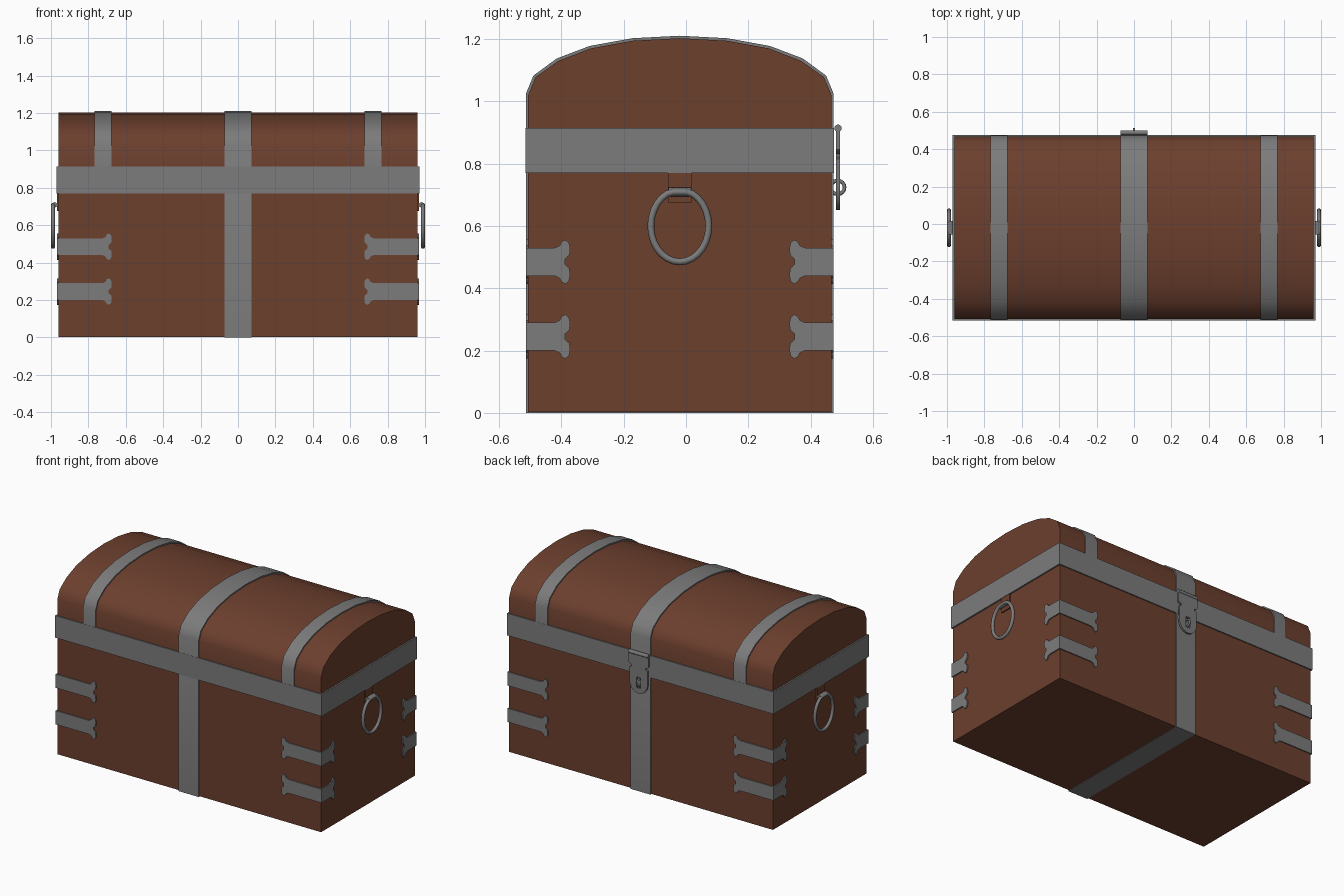
import bpy, bmesh, math

if "Cube" in bpy.data.objects:
    bpy.data.objects.remove(bpy.data.objects["Cube"])

CY = -0.02            # middle of the chest in y
BX, BY = 0.96, 0.487  # half sizes of the wooden body


def material(name, rgb):
    m = bpy.data.materials.new(name)
    m.diffuse_color = (*rgb, 1)
    m.use_nodes = True
    m.node_tree.nodes["Principled BSDF"].inputs["Base Color"].default_value = m.diffuse_color
    return m


wood = material("wood", (0.15, 0.05, 0.027))
iron = material("iron", (0.2, 0.2, 0.2))


def finish(name, bm, mat):
    bmesh.ops.recalc_face_normals(bm, faces=bm.faces[:])
    me = bpy.data.meshes.new(name)
    bm.to_mesh(me)
    bm.free()
    me.materials.append(mat)
    me.shade_smooth()
    me.set_sharp_from_angle(angle=math.radians(36))
    ob = bpy.data.objects.new(name, me)
    bpy.context.collection.objects.link(ob)
    return ob


def on_yz(u, v, d): return (d, u, v)
def on_xz(u, v, d): return (u, d, v)
def on_xy(u, v, d): return (u, v, d)


def prism(name, outline, place, a, b, mat):
    """Solid outline extruded from depth a to depth b."""
    bm = bmesh.new()
    A = [bm.verts.new(place(u, v, a)) for u, v in outline]
    B = [bm.verts.new(place(u, v, b)) for u, v in outline]
    bm.faces.new(A)
    bm.faces.new(B)
    n = len(A)
    for i in range(n):
        j = (i + 1) % n
        bm.faces.new((A[i], A[j], B[j], B[i]))
    return finish(name, bm, mat)


def hoop(name, outer, inner, place, a, b, closed=True):
    """Metal band with a rectangular section between two matching paths."""
    bm = bmesh.new()
    rows = [[bm.verts.new(place(*p, d)) for p, d in ((o, a), (o, b), (i, b), (i, a))]
            for o, i in zip(outer, inner)]
    n = len(rows)
    for k in range(n if closed else n - 1):
        r, s = rows[k], rows[(k + 1) % n]
        for c in range(4):
            d = (c + 1) % 4
            bm.faces.new((r[c], r[d], s[d], s[c]))
    if not closed:
        bm.faces.new(rows[0])
        bm.faces.new(rows[-1])
    return finish(name, bm, iron)


def rect(u0, u1, v0, v1):
    return [(u0, v0), (u1, v0), (u1, v1), (u0, v1)]


def arch(half, base):
    """Lid profile, mirrored about the middle, standing on z = base."""
    pts = [(half[0][0], base)] + half
    return [(CY - u, v) for u, v in pts] + [(CY + u, v) for u, v in reversed(pts[:-1])]


def tube(name, pts, radius, mat):
    cu = bpy.data.curves.new(name, 'CURVE')
    cu.dimensions = '3D'
    cu.bevel_depth, cu.bevel_resolution = radius, 2
    sp = cu.splines.new('POLY')
    sp.points.add(len(pts) - 1)
    for p, co in zip(sp.points, pts):
        p.co = (*co, 1)
    sp.use_cyclic_u = True
    sp.use_smooth = True
    cu.materials.append(mat)
    bpy.context.collection.objects.link(bpy.data.objects.new(name, cu))


def circle(cu, cv, r, n=12):
    return [(cu + r * math.cos(2 * math.pi * i / n), cv + r * math.sin(2 * math.pi * i / n))
            for i in range(n)]


# Wooden body and arched lid
IN = [(BY, 1.02), (.463, 1.078), (.39, 1.13), (.287, 1.17), (.15, 1.195), (0, 1.203)]
OUT = [(.494, 1.025), (.47, 1.083), (.395, 1.138), (.29, 1.178), (.152, 1.203), (0, 1.211)]
prism("body", rect(CY - BY, CY + BY, .003, .84), on_yz, -BX, BX, wood)
prism("lid", arch(IN, .84), on_yz, -BX, BX, wood)

# Bands: rim around the chest, hoop around the middle, two lid straps
hoop("rim_band", rect(-.97, .97, CY - .495, CY + .495),
     rect(-.955, .955, CY - .48, CY + .48), on_xy, .77, .915)
hoop("middle_band", arch(OUT, 0), arch(IN, .004), on_yz, -.072, .072)
for s in (-1, 1):
    hoop("lid_strap", arch(OUT, .85), arch(IN, .85), on_yz, s * .677, s * .768, closed=False)


# Corner straps with flared, notched ends
def strap_outline(length):
    half = [(0, .045), (length - .05, .045), (length - .034, .052), (length - .026, .066),
            (length - .015, .071), (length - .004, .062), (length, .045),
            (length - .002, .022), (length - .017, .008)]
    return half + [(u, -v) for u, v in reversed(half)]


for z in (.245, .485):
    for sx in (-1, 1):
        for sy in (-1, 1):
            face_y = [(sx * (.967 - u), z + v) for u, v in strap_outline(.292)]
            prism("corner_strap_long", face_y, on_xz,
                  CY + sy * .482, CY + sy * .494, iron)
            face_x = [(CY + sy * (.494 - u), z + v) for u, v in strap_outline(.142)]
            prism("corner_strap_short", face_x, on_yz, sx * .955, sx * .9672, iron)

# Ring handles on both ends, each with a hanger plate and clasp
for s in (-1, 1):
    prism("handle_plate", rect(CY - .038, CY + .038, .675, .772), on_yz, s * .955, s * .968, wood)
    ring = [(s * .989, CY + .093 * math.sin(t), min(.6 + .115 * math.cos(t), .709))
            for t in (2 * math.pi * i / 28 for i in range(28))]
    tube("handle_ring", ring, .011, iron)
    prism("handle_clasp", circle(s * .98, .709, .014), on_xz, CY - .036, CY + .036, iron)

# Hasp on the back: hinge barrel, slotted plate, staple
side = [(.072, .914), (.072, .845), (.064, .836), (.05, .832), (.05, .822), (.064, .816),
        (.066, .73)]
side += [(.066 * math.cos(a), .73 - .078 * math.sin(a))
         for a in (math.pi * i / 14 for i in range(1, 7))]
plate = side + [(0, .652)] + [(-x, z) for x, z in reversed(side)]
hasp = prism("hasp_plate", plate, on_xz, .482, .494, iron)
slot = prism("slot_cutter", rect(-.015, .015, .69, .76), on_xz, .478, .5, iron)
slot.hide_render = True
slot.hide_viewport = True
cut = hasp.modifiers.new("slot", 'BOOLEAN')
cut.operation, cut.object, cut.solver = 'DIFFERENCE', slot, 'EXACT'
prism("hasp_hinge", circle(.488, .914, .012), on_yz, -.072, .072, iron)
tube("hasp_staple", [(0, y, z) for y, z in circle(.487, .724, .022, 16)], .006, iron)
